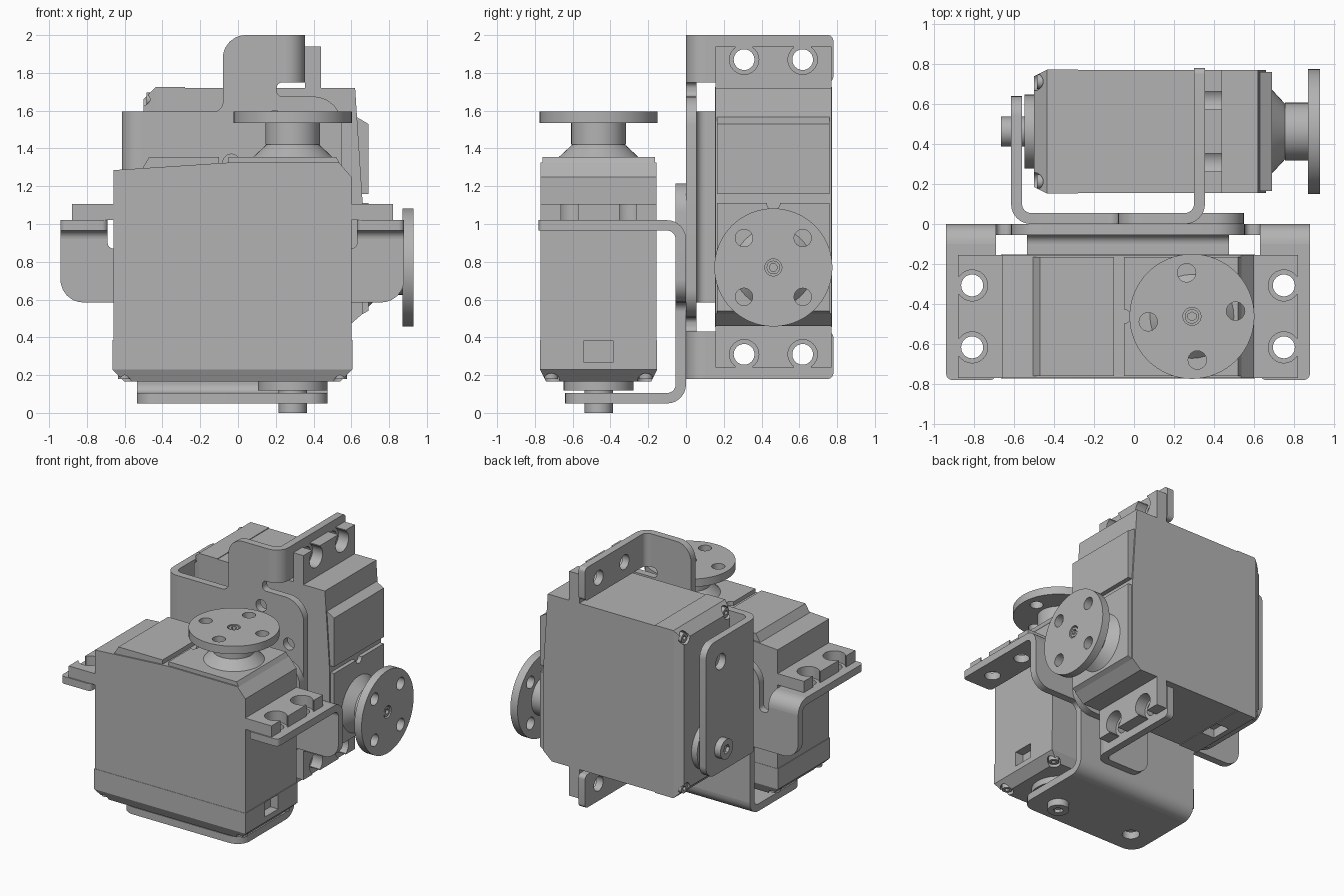
import bpy, bmesh, math
from mathutils import Vector, Matrix

if "Cube" in bpy.data.objects:
    bpy.data.objects.remove(bpy.data.objects["Cube"], do_unlink=True)

grey = bpy.data.materials.new("plain_grey")
grey.use_nodes = True
grey.diffuse_color = (0.45, 0.45, 0.45, 1)
grey.node_tree.nodes["Principled BSDF"].inputs["Base Color"].default_value = grey.diffuse_color

SX, SY = 0.29, -0.4625      # output shaft axis
CX = -0.03                  # middle of the case along its length
T = 0.055                   # bracket sheet thickness


def make(name, bm):
    bmesh.ops.recalc_face_normals(bm, faces=bm.faces)
    mesh = bpy.data.meshes.new(name)
    bm.to_mesh(mesh)
    bm.free()
    mesh.materials.append(grey)
    obj = bpy.data.objects.new(name, mesh)
    bpy.context.collection.objects.link(obj)
    return obj


def rounded(points):
    """Outline from (u, v) or (u, v, corner radius) entries."""
    out = []
    for i, p in enumerate(points):
        here = Vector(p[:2])
        r = p[2] if len(p) > 2 else 0
        if not r:
            out.append(here)
            continue
        a = (Vector(points[i - 1][:2]) - here).normalized()
        b = (Vector(points[(i + 1) % len(points)][:2]) - here).normalized()
        half = a.angle(b) / 2
        centre = here + (a + b).normalized() * r / math.sin(half)
        reach = r / math.tan(half)
        da, db = here + a * reach - centre, here + b * reach - centre
        for k in range(7):
            out.append(centre + da.lerp(db, k / 6).normalized() * r)
    return out


def prism(name, points, plane, lo, hi):
    place = {"xy": lambda u, v, w: (u, v, w),
             "xz": lambda u, v, w: (u, w, v),
             "yz": lambda u, v, w: (w, u, v)}[plane]
    bm = bmesh.new()
    pts = rounded(points)
    ends = [[bm.verts.new(place(p[0], p[1], w)) for p in pts] for w in (lo, hi)]
    for ring in ends:
        bm.faces.new(ring)
    for i in range(len(pts)):
        bm.faces.new((ends[0][i - 1], ends[0][i], ends[1][i], ends[1][i - 1]))
    return make(name, bm)


def box(name, x0, x1, y0, y1, z0, z1):
    return prism(name, [(x0, y0), (x1, y0), (x1, y1), (x0, y1)], "xy", z0, z1)


def cone(name, r1, r2, z0, z1, x=SX, y=SY, sides=40):
    bm = bmesh.new()
    bmesh.ops.create_cone(bm, cap_ends=True, segments=sides, radius1=r1, radius2=r2,
                          depth=z1 - z0, matrix=Matrix.Translation((x, y, (z0 + z1) / 2)))
    return make(name, bm)


def loft(name, rings):
    """Stack of rectangles given as (inset, z) around the case footprint."""
    bm = bmesh.new()
    loops = []
    for d, z in rings:
        x0, x1, y0, y1 = -0.66 + d, 0.6 - d, -0.77 + d / 2, -0.155 - d / 2
        loops.append([bm.verts.new((x, y, z)) for x, y in ((x0, y0), (x1, y0), (x1, y1), (x0, y1))])
    bm.faces.new(loops[0])
    bm.faces.new(loops[-1])
    for a, b in zip(loops, loops[1:]):
        for i in range(4):
            bm.faces.new((a[i - 1], a[i], b[i], b[i - 1]))
    return make(name, bm)


def cut(obj, cutters):
    for c in cutters:
        c.hide_render = True
        mod = obj.modifiers.new("cut", "BOOLEAN")
        mod.operation, mod.object, mod.solver = "DIFFERENCE", c, "EXACT"
    bpy.context.view_layer.update()
    mesh = bpy.data.meshes.new_from_object(obj.evaluated_get(bpy.context.evaluated_depsgraph_get()))
    obj.modifiers.clear()
    obj.data = mesh
    for c in cutters:
        bpy.data.objects.remove(c, do_unlink=True)
    return obj


def hole(x, y, r, z0, z1):
    return cone("cutter", r, r, z0, z1, x, y, 24)


def bend(name, x0, x1, z, up):
    """Quarter-round fold joining a flat plate to the upright wall."""
    r = 0.1
    pts = []
    for radius, steps in ((r, range(9)), (r - T, reversed(range(9)))):
        for k in steps:
            a = k / 8 * math.pi / 2
            pts.append((-r + radius * math.sin(a), z + up * (radius * math.cos(a) - r)))
    return prism(name, pts, "yz", x0, x1)


def servo(horn_angle):
    parts = []
    # case
    parts.append(prism("case", [(-0.66, 0.385), (0.6, 0.385), (0.6, 1.25), (0.535, 1.325),
                                (-0.05, 1.325), (-0.66, 1.285)], "xz", -0.77, -0.155))
    parts.append(prism("label_panel", [(-0.52, 1.27), (-0.1, 1.27), (-0.1, 1.355), (-0.47, 1.355)],
                       "xz", -0.76, -0.165))
    gear = prism("gear_cover", [(-0.05, 1.3), (0.56, 1.28), (0.52, 1.355), (-0.05, 1.355)],
                 "xz", -0.76, -0.165)
    parts.append(cut(gear, [hole(-0.05, SY, 0.035, 1.2, 1.5)]))
    # lower cover with socket and corner screws
    base = loft("base_cover", [(0.06, 0.165), (-0.005, 0.23), (-0.005, 0.385)])
    corners = [(CX + i * 0.57, SY + j * 0.25) for i in (-1, 1) for j in (-1, 1)]
    cutters = [hole(x, y, 0.045, 0.1, 0.215) for x, y in corners]
    cutters.append(box("cutter", 0.54, 0.7, SY - 0.08, SY + 0.08, 0.27, 0.38))
    parts.append(cut(base, cutters))
    for x, y in corners:
        screw = cone("case_screw", 0.036, 0.036, 0.18, 0.23, x, y, 20)
        parts.append(cut(screw, [cone("cutter", 0.018, 0.018, 0.1, 0.2, x, y, 6)]))
    # slotted mounting ears
    for s, side in ((-1, "long_end"), (1, "short_end")):
        x0, x1, xe = CX + s * 0.62, CX + s * 0.85, CX + s * 0.78
        ear = box("ear_" + side, min(x0, x1), max(x0, x1), -0.77, -0.155, 1.02, 1.105)
        cutters = []
        for y in (SY - 0.155, SY + 0.155):
            outer = CX + s * 0.95
            cutters += [hole(xe, y, 0.078, 0.9, 1.2),
                        box("cutter", min(xe, outer), max(xe, outer), y - 0.045, y + 0.045, 0.95, 1.15)]
        parts.append(cut(ear, cutters))
    # shaft and round horn
    parts.append(cone("shaft_collar", 0.21, 0.14, 1.355, 1.42))
    parts.append(cone("shaft", 0.145, 0.145, 1.42, 1.535))
    horn = cone("horn", 0.3125, 0.3125, 1.535, 1.595, sides=64)
    cutters = [hole(SX, SY, 0.045, 1.56, 1.7)]
    for k in range(4):
        a = math.radians(horn_angle + 90 * k)
        cutters.append(hole(SX + 0.22 * math.cos(a), SY + 0.22 * math.sin(a), 0.046, 1.5, 1.7))
    parts.append(cut(horn, cutters))
    screw = cone("horn_screw", 0.036, 0.036, 1.555, 1.59, sides=20)
    parts.append(cut(screw, [cone("cutter", 0.022, 0.022, 1.57, 1.7, sides=6)]))
    # rear pivot
    parts.append(cone("pivot_boss", 0.185, 0.185, 0.118, 0.17))
    pin = cone("pivot_pin", 0.075, 0.075, 0, 0.13)
    parts.append(cut(pin, [cone("cutter", 0.035, 0.035, -0.1, 0.025, sides=6)]))
    return parts


def bracket():
    parts = []
    # upright wall: half outline mirrored about the middle
    half = [(0.505, 0.15), (0.505, 0.585, 0.05), (0.91, 0.585, 0.12), (0.91, 0.92), (0.66, 0.92),
            (0.66, 0.87, 0.03), (0.585, 0.87, 0.03), (0.585, 1.215, 0.15)]
    outline = [(CX + p[0], *p[1:]) for p in half] + [(CX - p[0], *p[1:]) for p in reversed(half)]
    wall = prism("bracket_wall", outline, "xz", -T, 0)
    cutters = []
    for dx, z in ((-0.465, 0.86), (0, 0.86), (0.465, 0.86), (-0.235, 1.09),
                  (0.235, 1.09), (-0.235, 0.63), (0.235, 0.63)):
        c = hole(0, 0, 0.045, -0.2, 0.2)
        c.data.transform(Matrix.Translation((CX + dx, 0, z)) @ Matrix.Rotation(math.pi / 2, 4, "X"))
        cutters.append(c)
    parts.append(cut(wall, cutters))
    # lower arm
    x0, x1 = CX - 0.505, CX + 0.505
    parts.append(bend("bracket_lower_bend", x0, x1, 0.05, -1))
    arm = prism("bracket_lower_arm", [(x0, -0.1), (x0, -0.64, 0.1), (x1, -0.64, 0.1), (x1, -0.1)],
                "xy", 0.05, 0.05 + T)
    parts.append(cut(arm, [hole(-0.36, SY, 0.06, 0, 0.2)]))
    # mounting tabs
    for s, side in ((-1, "long_end"), (1, "short_end")):
        x0, x1 = sorted((CX + s * 0.66, CX + s * 0.91))
        parts.append(bend("bracket_bend_" + side, x0, x1, 1.02, 1))
        tab = prism("bracket_tab_" + side, [(x0, -0.1), (x0, -0.78, 0.03), (x1, -0.78, 0.03), (x1, -0.1)],
                    "xy", 1.02 - T, 1.02)
        parts.append(cut(tab, [hole(CX + s * 0.78, SY + d, 0.055, 0.9, 1.1) for d in (-0.155, 0.155)]))
    return parts


# front unit stands upright; rear unit is its mirror, laid over with the horn facing +x
lay_over = Matrix(((0, 0, 1, -0.665), (0, -1, 0, 0), (-1, 0, 0, 1.06), (0, 0, 0, 1)))
for prefix, matrix, angle in (("front_", Matrix.Identity(4), 7), ("rear_", lay_over, 45)):
    for obj in servo(angle) + bracket():
        obj.name = prefix + obj.name
        obj.data.transform(matrix)
        if matrix.determinant() < 0:
            obj.data.flip_normals()
        bpy.ops.object.select_all(action="DESELECT")
        obj.select_set(True)
        bpy.context.view_layer.objects.active = obj
        bpy.ops.object.shade_smooth_by_angle(angle=math.radians(25))
